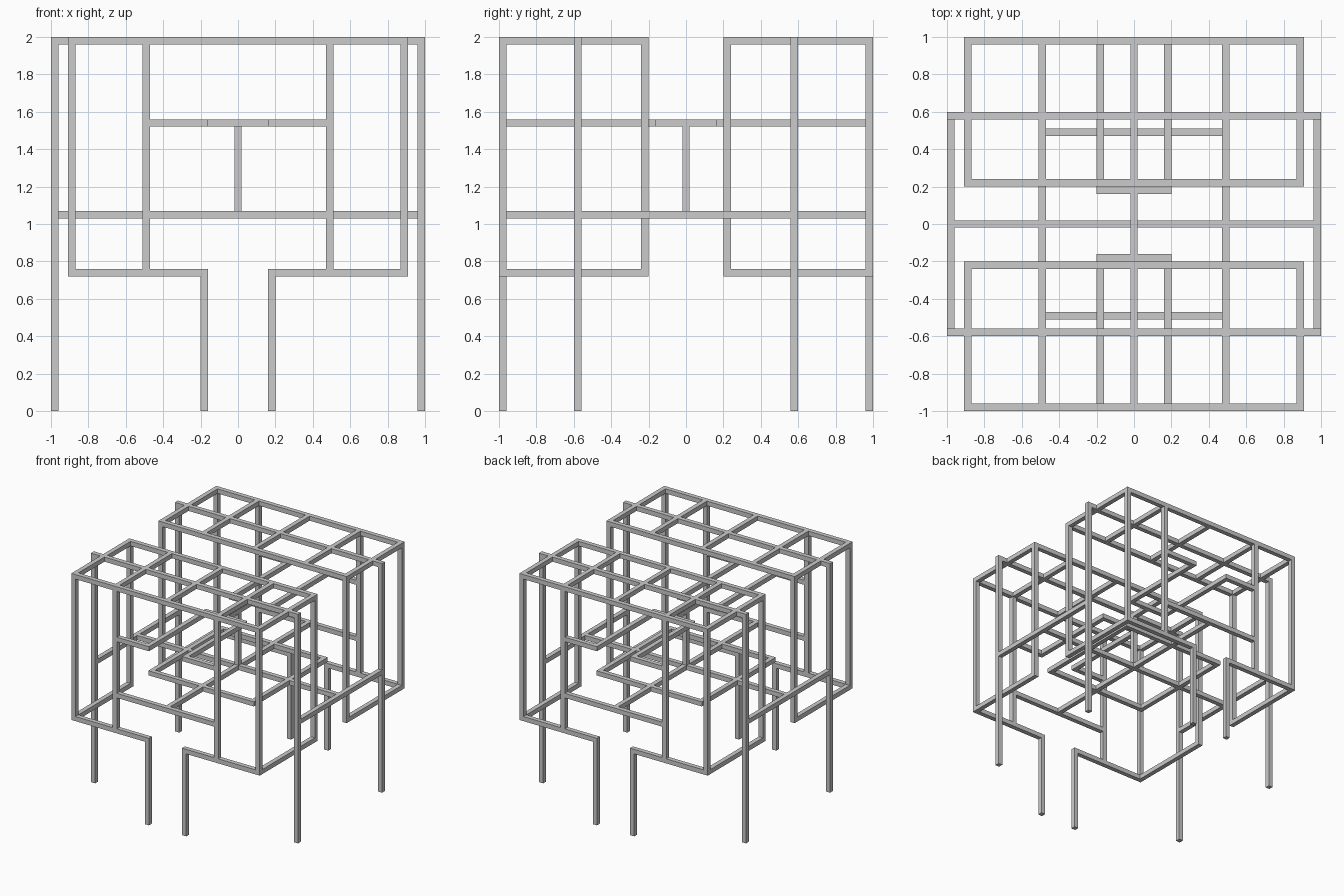
import bpy

if "Cube" in bpy.data.objects:
    bpy.data.objects.remove(bpy.data.objects["Cube"])

T = 0.02  # half thickness of every square bar


def span(v):
    return v if isinstance(v, tuple) else (v - T, v + T)


def bar(name, x, y, z):
    """Square bar: one axis is a (start, end) range, the others are centre lines."""
    r = [span(v) for v in (x, y, z)]
    bpy.ops.mesh.primitive_cube_add(size=1, location=[(a + b) / 2 for a, b in r])
    ob = bpy.context.object
    ob.name = name
    ob.scale = [b - a for a, b in r]


def flip(v, s):
    if isinstance(v, tuple):
        return tuple(sorted((v[0] * s, v[1] * s)))
    return v * s


def mirrored(name, x, y, z, mx=True, my=True):
    """Place a bar and its mirror copies across x = 0 and/or y = 0."""
    for sx in ((1, -1) if mx else (1,)):
        for sy in ((1, -1) if my else (1,)):
            bar(name, flip(x, sx), flip(y, sy), z)


TOP, TABLE, SEAT, BASE = 1.98, 1.54, 1.05, 0.74

# Roof grid of the front and back bays
mirrored("roof_outer_rail", (-0.91, 0.91), 0.98, TOP, mx=False)
mirrored("roof_inner_rail", (-0.91, 0.91), 0.22, TOP, mx=False)
mirrored("roof_long_rail", (-1.0, 1.0), 0.58, TOP, mx=False)
for x in (0.49, 0.89):
    for y in ((0.24, 0.56), (0.60, 0.96)):
        mirrored("roof_cross_rail", x, y, TOP)
for y in ((0.24, 0.56), (0.60, 0.96)):
    mirrored("roof_centre_rail", 0, y, TOP, mx=False)

# Uprights of the bays
mirrored("bay_outer_upright", 0.89, 0.98, (BASE - T, TOP - T))
mirrored("bay_inner_upright", 0.89, 0.22, (BASE - T, TOP - T))
mirrored("bay_face_upright", 0.49, 0.98, (BASE + T, TOP - T))

# Bottom rails and short legs
mirrored("bay_side_bottom_rail", 0.89, (0.24, 0.96), BASE)
mirrored("bay_face_bottom_rail", (0.16, 0.87), 0.98, BASE)
mirrored("short_leg", 0.18, 0.98, (0, BASE - T))

# Tall outer posts and the rails between them
mirrored("tall_post", 0.98, 0.58, (0, TOP - T))
mirrored("side_rail", 0.98, (-0.56, 0.56), SEAT, my=False)

# Lower platform
mirrored("platform_face_rail", (-0.47, 0.47), 0.98, SEAT, mx=False)
mirrored("platform_end_rail", (-0.47, 0.47), 0.49, SEAT, mx=False)
mirrored("platform_side_rail", 0.49, (-0.51, 0.51), SEAT, my=False)
mirrored("platform_outrigger", (0.51, 0.96), 0, SEAT, my=False)
mirrored("platform_middle_rail", (0.02, 0.47), 0, SEAT, my=False)
bar("platform_centre_rail", 0, (-0.96, 0.96), SEAT)

# Upper U-shaped arms, joined over a central post
mirrored("arm_face_rail", (0.16, 0.47), 0.98, TABLE)
mirrored("arm_side_rail", 0.18, (0.20, 0.96), TABLE)
mirrored("arm_end_rail", (-0.20, 0.20), 0.18, TABLE, mx=False)
bar("arm_link", 0, (-0.16, 0.16), TABLE)
bar("centre_post", 0, 0, (SEAT + T, TABLE - T))
